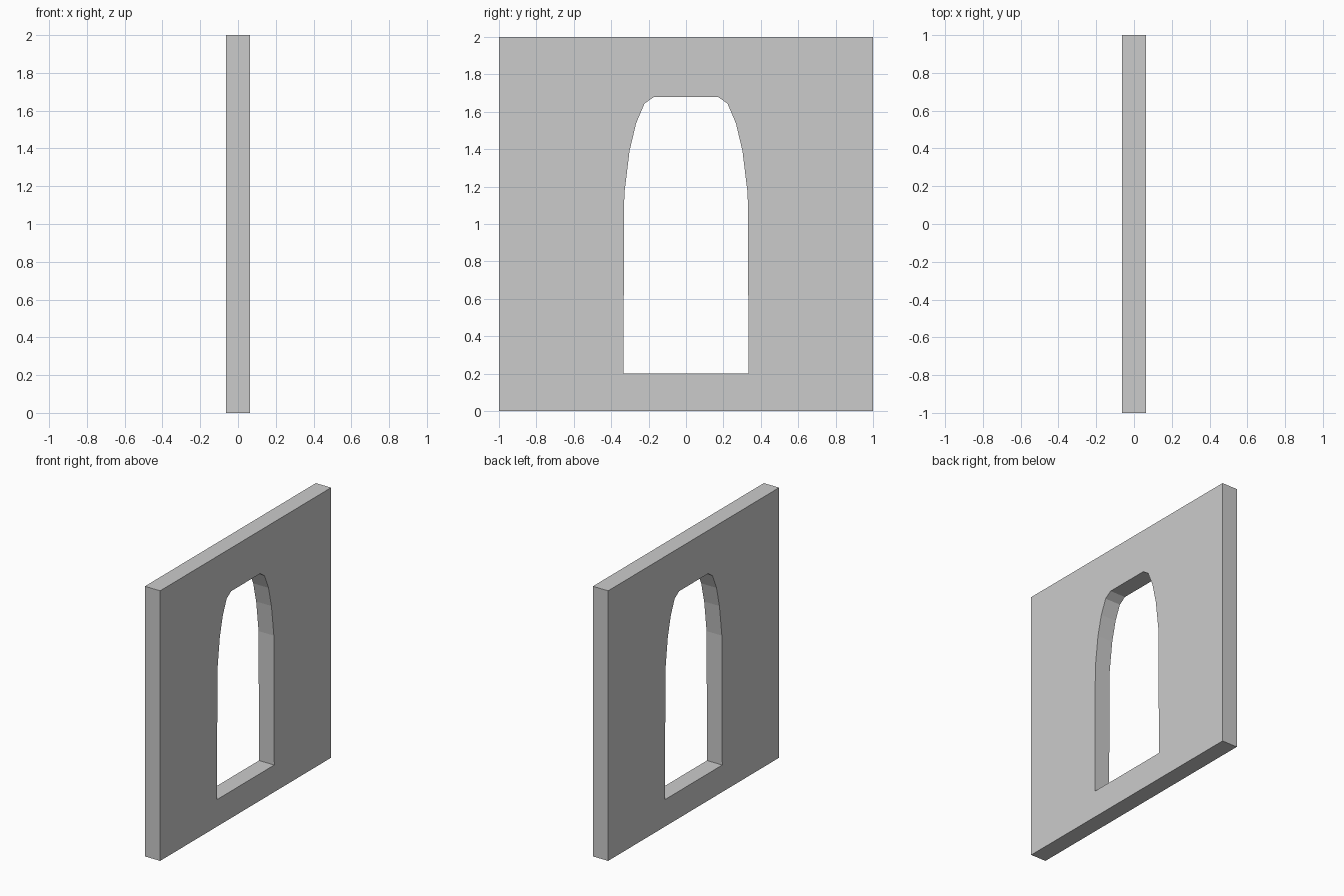
import bpy
import bmesh

if "Cube" in bpy.data.objects:
    bpy.data.objects.remove(bpy.data.objects["Cube"])

HALF_THICK = 0.0625

# Half outline of the wall (y, z): outer edge, then the arched opening from top to sill
outline = [
    (0, 0), (1, 0), (1, 2), (0, 2),
    (0, 1.68), (0.17, 1.68), (0.222, 1.644), (0.267, 1.538), (0.302, 1.39),
    (0.33, 1.16), (0.335, 0.2), (0, 0.2),
]

bm = bmesh.new()
back = [bm.verts.new((-HALF_THICK, y, z)) for y, z in outline]
front = [bm.verts.new((HALF_THICK, y, z)) for y, z in outline]

# Broad faces
bm.faces.new(front)
bm.faces.new(back[::-1])

# Rim and reveal faces, leaving the centre plane open for mirroring
n = len(outline)
for i in range(n):
    j = (i + 1) % n
    if outline[i][0] == 0 and outline[j][0] == 0:
        continue
    bm.faces.new((back[i], back[j], front[j], front[i]))
bmesh.ops.recalc_face_normals(bm, faces=bm.faces)

mesh = bpy.data.meshes.new("wall_with_arched_opening")
bm.to_mesh(mesh)
bm.free()
wall = bpy.data.objects.new("wall_with_arched_opening", mesh)
bpy.context.collection.objects.link(wall)

# Mirror across the centre
mirror = wall.modifiers.new("mirror", 'MIRROR')
mirror.use_axis = (False, True, False)
mirror.use_clip = True
